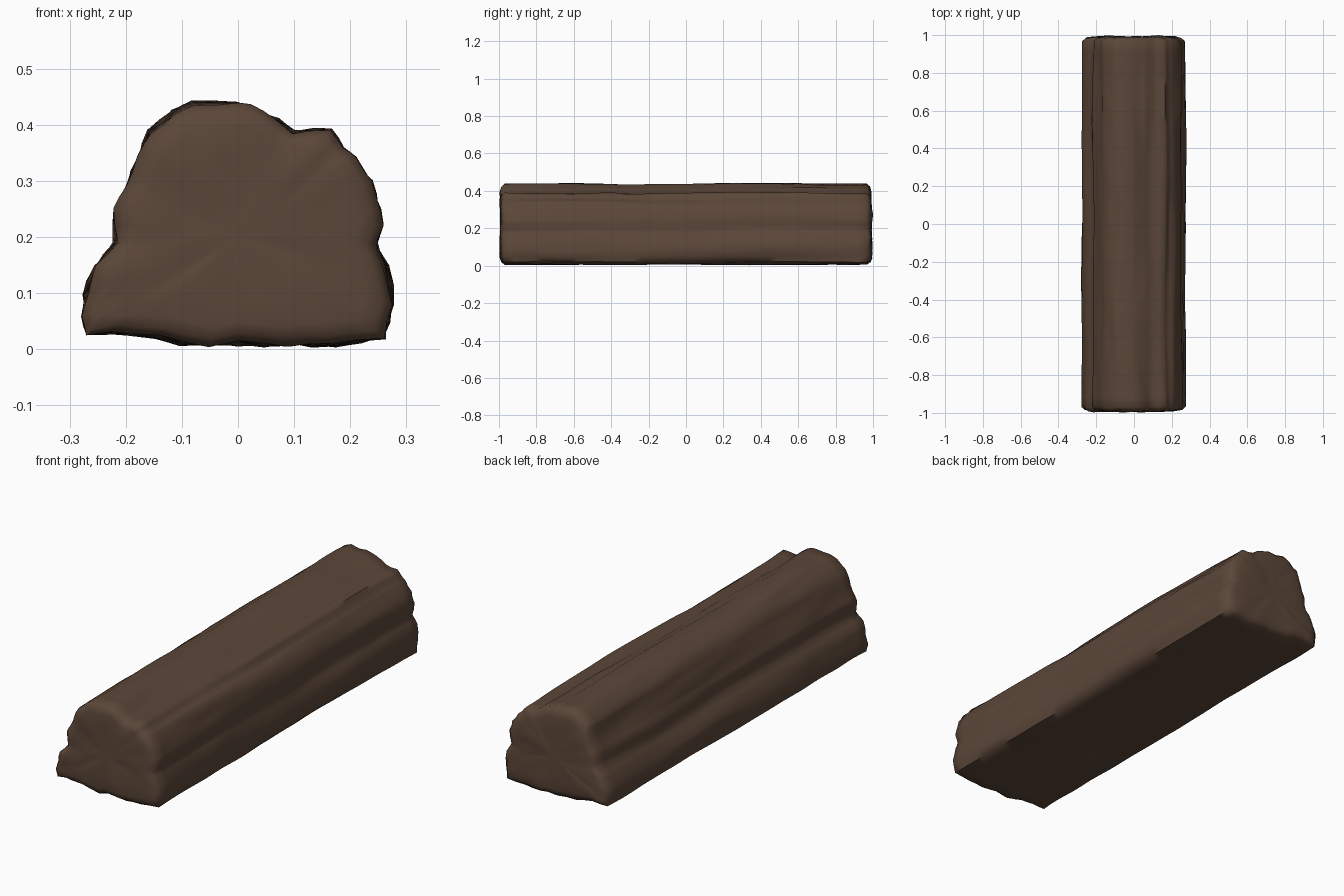
import bpy, bmesh, math
from mathutils import Vector, noise

cube = bpy.data.objects.get("Cube")
if cube:
    bpy.data.objects.remove(cube, do_unlink=True)

# Dark bark colour
bark = bpy.data.materials.new("dark_brown_bark")
bark.use_nodes = True
colour = (0.105, 0.062, 0.04, 1)
bark.diffuse_color = colour
bsdf = bark.node_tree.nodes["Principled BSDF"]
bsdf.inputs["Base Color"].default_value = colour
bsdf.inputs["Roughness"].default_value = 0.9

# Cross-section of the split log: flat base, lumpy arched top
profile = [
    (-0.27, 0.025), (-0.19, 0.03), (-0.10, 0.01), (0, 0.012), (0.09, 0.006),
    (0.17, 0.008), (0.26, 0.02), (0.272, 0.08), (0.265, 0.15), (0.245, 0.19),
    (0.25, 0.25), (0.237, 0.30), (0.21, 0.342), (0.183, 0.355), (0.16, 0.385),
    (0.10, 0.39), (0.045, 0.422), (0, 0.437), (-0.08, 0.437), (-0.115, 0.42),
    (-0.157, 0.385), (-0.175, 0.34), (-0.20, 0.29), (-0.217, 0.25),
    (-0.217, 0.19), (-0.25, 0.15), (-0.27, 0.10), (-0.276, 0.06),
]
count = len(profile)
# Midpoints give a finer outline
section = []
for i, p in enumerate(profile):
    q = profile[(i + 1) % count]
    section += [Vector((p[0], 0, p[1])), Vector(((p[0] + q[0]) / 2, 0, (p[1] + q[1]) / 2))]
sides = len(section)
core = Vector((0, 0, 0.2))


def bark_point(p, y, scale):
    """Place a section point, roughened with grain stretched along the log."""
    v = core + (p - core) * scale
    grain = noise.noise(Vector((p.x * 16, y * 1.8, p.z * 16)))
    chip = noise.noise(Vector((p.x * 25 + 7, y * 6, p.z * 25)))
    out = (p - core).normalized()
    v += out * (grain * 0.013 + chip * 0.004) * scale
    v.y = y
    v.x = max(-0.281, min(0.281, v.x))
    v.z = max(0, min(0.445, v.z))
    return v


# Ring list: (y, scale) from front cap to back cap
cap = [(-0.99, 0.3), (-0.99, 0.6), (-0.988, 0.82), (-0.982, 0.93)]
body = [(-0.965 + 1.93 * i / 40, 1.0) for i in range(41)]
rings = cap + body + [(-y, s) for y, s in reversed(cap)]

bm = bmesh.new()
grid = []
for y, s in rings:
    row = []
    for p in section:
        v = bark_point(p, y, s)
        if abs(y) > 0.96:
            # Rough broken ends
            rough = noise.noise(Vector((v.x * 11, y * 3, v.z * 11)))
            v.y += math.copysign(rough * 0.014, y)
            v.y = max(-1, min(1, v.y))
        row.append(bm.verts.new(v))
    grid.append(row)
for a, b in zip(grid, grid[1:]):
    for i in range(sides):
        j = (i + 1) % sides
        bm.faces.new((a[i], a[j], b[j], b[i]))
for row, y in ((grid[0], -0.992), (grid[-1], 0.992)):
    centre = bm.verts.new((core.x, y, core.z))
    for i in range(sides):
        bm.faces.new((row[i], row[(i + 1) % sides], centre))
bmesh.ops.recalc_face_normals(bm, faces=bm.faces)

mesh = bpy.data.meshes.new("log")
bm.to_mesh(mesh)
bm.free()
mesh.materials.append(bark)
log = bpy.data.objects.new("log", mesh)
bpy.context.collection.objects.link(log)

# Smooth bark with sharp breaks at the ends
bpy.ops.object.select_all(action="DESELECT")
log.select_set(True)
bpy.context.view_layer.objects.active = log
bpy.ops.object.shade_smooth_by_angle(angle=math.radians(60))
